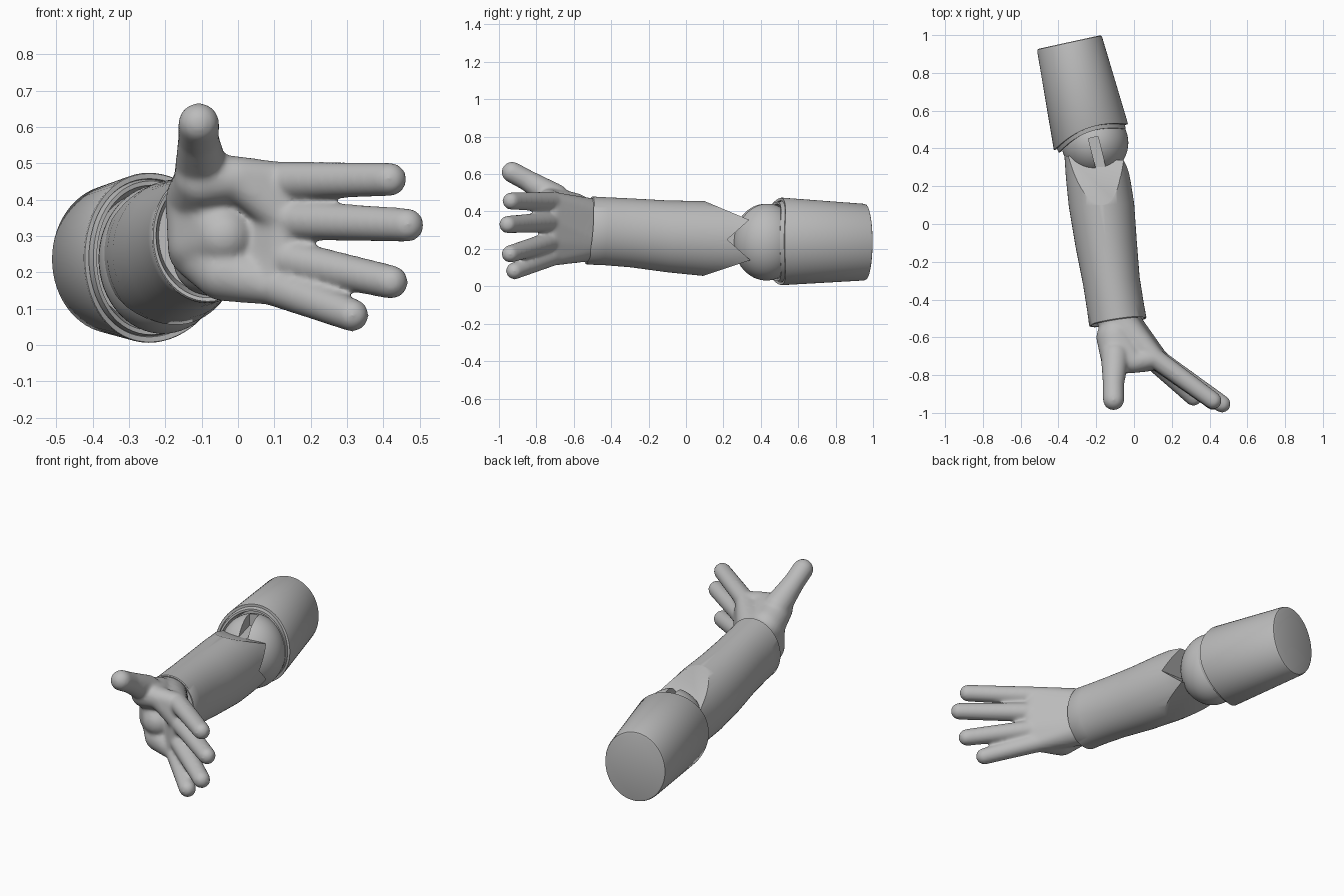
import bpy, bmesh
from math import sin, cos, radians, pi
from mathutils import Vector, Matrix

if "Cube" in bpy.data.objects:
    bpy.data.objects.remove(bpy.data.objects["Cube"])

grey = bpy.data.materials.new("plain grey")
grey.use_nodes = True
grey.diffuse_color = (0.5, 0.5, 0.5, 1)
grey.node_tree.nodes["Principled BSDF"].inputs["Base Color"].default_value = (0.5, 0.5, 0.5, 1)


def make(name, bm):
    bmesh.ops.recalc_face_normals(bm, faces=bm.faces)
    mesh = bpy.data.meshes.new(name)
    bm.to_mesh(mesh)
    bm.free()
    ob = bpy.data.objects.new(name, mesh)
    mesh.materials.append(grey)
    bpy.context.collection.objects.link(ob)
    return ob


def activate(ob):
    bpy.ops.object.select_all(action='DESELECT')
    ob.select_set(True)
    bpy.context.view_layer.objects.active = ob


def modify(ob, kind, **settings):
    activate(ob)
    mod = ob.modifiers.new(kind, kind)
    for key, value in settings.items():
        setattr(mod, key, value)
    bpy.ops.object.modifier_apply(modifier=mod.name)


def cut(ob, cutter):
    modify(ob, 'BOOLEAN', operation='DIFFERENCE', solver='EXACT', object=cutter)
    bpy.data.objects.remove(cutter)


def smooth(ob, angle=35):
    activate(ob)
    bpy.ops.object.shade_smooth_by_angle(angle=radians(angle))


def loft(name, sections, sides=64):
    """Oval rings: x, y, z, half width, half height, turn, bow, lean."""
    bm = bmesh.new()
    rings = []
    for x, y, z, hw, hh, turn, bow, lean in sections:
        t = radians(turn)
        ring = []
        for i in range(sides):
            a = 2 * pi * i / sides
            u, v = hw * cos(a), sin(a)
            push = bow * v * v + lean * v
            ring.append(bm.verts.new((x + u * cos(t) - push * sin(t),
                                      y + u * sin(t) + push * cos(t), z + hh * v)))
        rings.append(ring)
    for lower, upper in zip(rings, rings[1:]):
        for i in range(sides):
            j = (i + 1) % sides
            bm.faces.new((lower[i], lower[j], upper[j], upper[i]))
    bm.faces.new(rings[0])
    bm.faces.new(rings[-1])
    return make(name, bm)


def prism(name, outline, x0, x1):
    bm = bmesh.new()
    face = bm.faces.new([bm.verts.new((x0, y, z)) for y, z in outline])
    out = bmesh.ops.extrude_face_region(bm, geom=[face])
    moved = [g for g in out["geom"] if isinstance(g, bmesh.types.BMVert)]
    bmesh.ops.translate(bm, verts=moved, vec=(x1 - x0, 0, 0))
    return make(name, bm)


def add_hull(target, balls):
    """Wrap a group of balls in one convex skin."""
    bm = bmesh.new()
    for x, y, z, r in balls:
        bmesh.ops.create_icosphere(bm, subdivisions=3, radius=r,
                                   matrix=Matrix.Translation((x, y, z)))
    out = bmesh.ops.convex_hull(bm, input=bm.verts)
    junk = {g for g in out["geom_interior"] + out["geom_unused"]
            if isinstance(g, bmesh.types.BMVert)}
    bmesh.ops.delete(bm, geom=list(junk), context='VERTS')
    bmesh.ops.recalc_face_normals(bm, faces=bm.faces)
    temp = bpy.data.meshes.new("temp")
    bm.to_mesh(temp)
    bm.free()
    target.from_mesh(temp)
    bpy.data.meshes.remove(temp)


# Upper arm sleeve with a bowed, stepped rim
upper_arm = loft("upper_arm", [
    (-.343, .963, .236, .162, .192, 12.3, 0, 0),
    (-.342, .96, .236, .172, .201, 12.3, 0, 0),
    (-.340, .95, .236, .176, .205, 12.3, 0, 0),
    (-.229, .465, .24, .208, .234, 19.5, .05, 0),
    (-.2275, .46, .24, .206, .232, 19.5, .05, 0),
    (-.2275, .46, .24, .194, .218, 19.5, .05, 0),
    (-.230, .467, .24, .192, .216, 19.5, .05, 0),
    (-.221, .44, .24, .188, .212, 19.5, .05, 0),
    (-.221, .44, .24, .178, .2, 19.5, .05, 0),
    (-.25, .55, .24, .16, .18, 19.5, 0, 0)])
smooth(upper_arm)

# Elbow ball with a slot in its top
bm = bmesh.new()
bmesh.ops.create_uvsphere(bm, u_segments=48, v_segments=32, radius=1, matrix=(
    Matrix.Translation((-.207, .43, .237)) @ Matrix.Diagonal((.177, .177, .206, 1))))
elbow = make("elbow_ball", bm)
bm = bmesh.new()
bmesh.ops.create_cube(bm, size=1, matrix=(
    Matrix.Translation((-.196, .378, .44)) @ Matrix.Rotation(radians(14), 4, 'Z')
    @ Matrix.Diagonal((.052, .165, .14, 1))))
cut(elbow, make("slot_cutter", bm))
smooth(elbow)

# Forearm with an open cuff, sloped elbow end and inner notch
forearm = loft("forearm", [
    (-.095, -.46, .298, .125, .15, 8.5, 0, .015),
    (-.085, -.518, .298, .142, .168, 8.5, 0, .015),
    (-.085, -.52, .298, .150, .178, 8.5, 0, .015),
    (-.086, -.515, .298, .153, .182, 8.5, 0, .015),
    (-.098, -.44, .295, .151, .181, 8.5, 0, .01),
    (-.12, -.3, .286, .151, .184, 8, 0, 0),
    (-.148, -.1, .267, .163, .192, 6, 0, 0),
    (-.172, .1, .255, .173, .2, 3, 0, 0),
    (-.19, .24, .25, .17, .2, 0, 0, 0),
    (-.2, .36, .25, .168, .2, 0, 0, 0)])
cut(forearm, prism("top_cutter", [(.05, .476), (.6, .245), (.6, .8), (.05, .8)], -.7, .5))
cut(forearm, prism("bottom_cutter", [(.05, .042), (.6, .225), (.6, -.3), (.05, -.3)], -.7, .5))
cut(forearm, prism("notch_cutter", [(.22, .25), (.4, .41), (.4, .09)], -.17, .3))
smooth(forearm)

# Hand: palm pads, then tapered fingers and thumb, blended into one skin
index_root, middle_root = (.11, -.71, .452, .053), (.13, -.72, .345, .055)
ring_root, little_root = (.12, -.72, .24, .055), (.09, -.71, .165, .055)
hand_mesh = bmesh.new()
wrist = [(-.1, -.5, .37, .1), (-.08, -.5, .235, .1)]
add_hull(hand_mesh, wrist + [index_root, middle_root])
add_hull(hand_mesh, wrist + [middle_root, ring_root])
add_hull(hand_mesh, wrist + [ring_root, little_root])
add_hull(hand_mesh, [(-.1, -.6, .4, .1), (-.1, -.72, .455, .075), (0, -.73, .46, .06)])
add_hull(hand_mesh, [(-.1, -.6, .4, .1), (-.1, -.61, .28, .095), (-.04, -.68, .3, .085)])
add_hull(hand_mesh, [(-.1, -.59, .27, .095), (-.04, -.67, .2, .08), little_root])
add_hull(hand_mesh, [(0, -.73, .46, .06), index_root, middle_root])

for root, tip in [(index_root, (.418, -.935, .456, .047)),
                  (middle_root, (.466, -.953, .33, .047)),
                  (ring_root, (.422, -.94, .173, .047)),
                  (little_root, (.315, -.918, .082, .046))]:
    add_hull(hand_mesh, [root, tip])
add_hull(hand_mesh, [(-.1, -.7, .475, .075), (-.109, -.85, .567, .057)])
add_hull(hand_mesh, [(-.109, -.85, .567, .057), (-.108, -.93, .61, .057)])
hand = make("hand", hand_mesh)
modify(hand, 'REMESH', mode='VOXEL', voxel_size=.009)
modify(hand, 'SMOOTH', factor=.5, iterations=14)
smooth(hand, 80)
